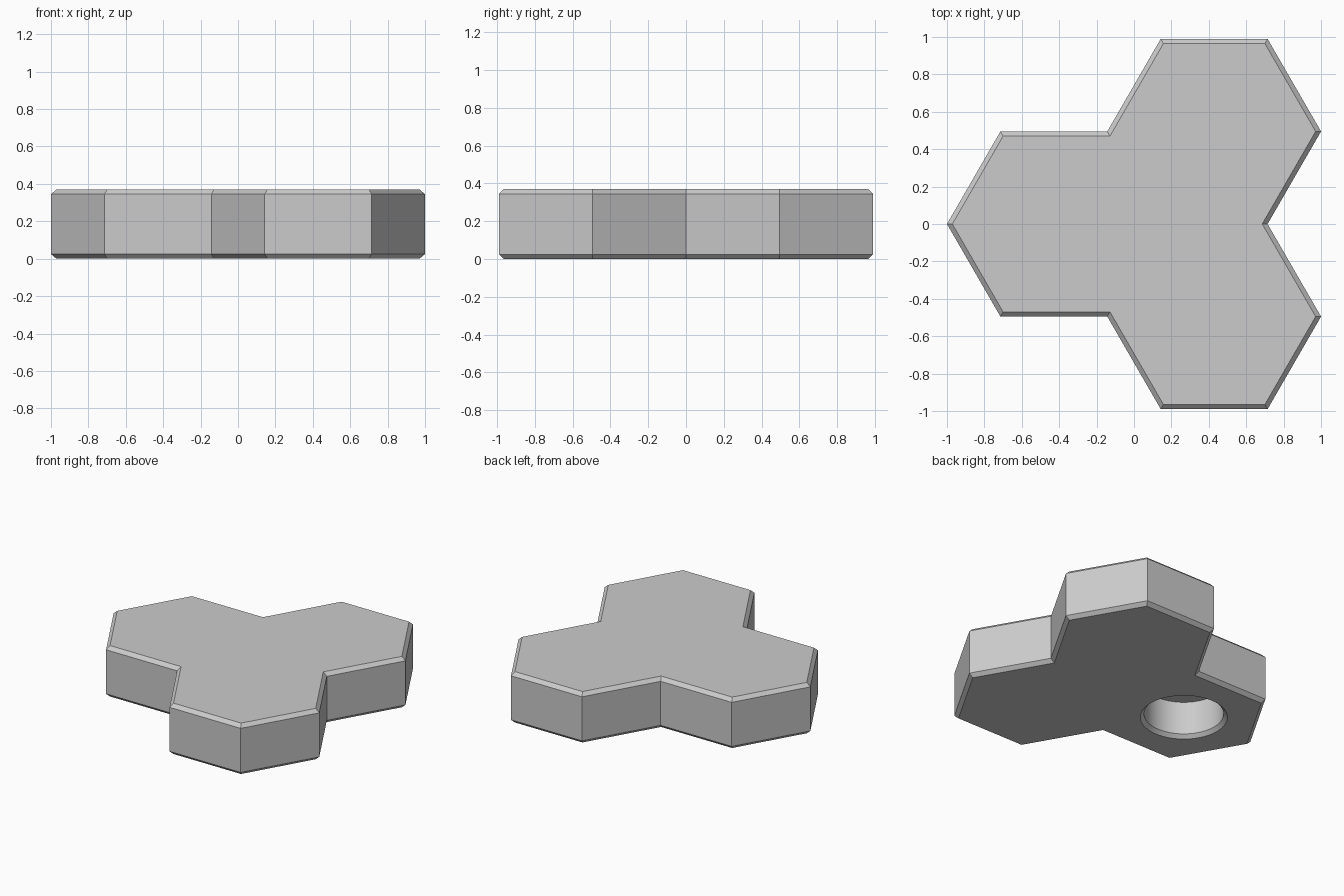
import bpy
import bmesh
from math import cos, sin, pi, radians
from mathutils import Vector

cube = bpy.data.objects.get("Cube")
if cube:
    bpy.data.objects.remove(cube)

RADIUS = 2 / 3.5          # hexagon corner radius
HEIGHT = 0.37
BEVEL = 0.025
HOLE_RADIUS = 0.262
HOLE_DEPTH = 0.265
PIVOT = Vector((RADIUS / 4, 0, 0))   # corner shared by the three hexagons


def polar(angle, length):
    return Vector((cos(angle), sin(angle), 0)) * length


def tile_ring(bm, inset, z):
    """Outline of three joined hexagons, moved inward by inset."""
    r = RADIUS - inset / cos(radians(30))
    points = []
    for lobe in (60, 180, 300):
        a = radians(lobe)
        center = PIVOT + polar(a, RADIUS)
        points += [center + polar(a + radians(t), r) for t in (-60, 0, 60)]
        points.append(PIVOT + polar(a + radians(60), r))
    return [bm.verts.new((p.x, p.y, z)) for p in points]


def circle_ring(bm, radius, z, sides=64):
    center = PIVOT + polar(pi, RADIUS)
    points = [center + polar(2 * pi * i / sides, radius) for i in range(sides)]
    return [bm.verts.new((p.x, p.y, z)) for p in points]


def bridge(bm, rings):
    for low, high in zip(rings, rings[1:]):
        for i in range(len(low)):
            j = (i + 1) % len(low)
            bm.faces.new((low[i], low[j], high[j], high[i]))


def ring_edges(bm, ring):
    return [bm.edges.get((ring[i - 1], ring[i])) for i in range(len(ring))]


bm = bmesh.new()

# Outer body with chamfered top and bottom rims
body = [tile_ring(bm, BEVEL, 0), tile_ring(bm, 0, BEVEL),
        tile_ring(bm, 0, HEIGHT - BEVEL), tile_ring(bm, BEVEL, HEIGHT)]
bridge(bm, body)
bm.faces.new(body[-1])

# Blind round socket with a chamfered mouth
socket = [circle_ring(bm, HOLE_RADIUS + BEVEL, 0),
          circle_ring(bm, HOLE_RADIUS, BEVEL),
          circle_ring(bm, HOLE_RADIUS, HOLE_DEPTH)]
bridge(bm, socket)
bm.faces.new(socket[-1])

# Underside around the socket
bmesh.ops.triangle_fill(bm, use_beauty=True, normal=(0, 0, -1),
                        edges=ring_edges(bm, body[0]) + ring_edges(bm, socket[0]))
bmesh.ops.recalc_face_normals(bm, faces=bm.faces)

mesh = bpy.data.meshes.new("triple_hexagon_tile")
bm.to_mesh(mesh)
bm.free()
tile = bpy.data.objects.new("triple_hexagon_tile", mesh)
bpy.context.collection.objects.link(tile)

# Plain grey material
grey = bpy.data.materials.new("light_grey")
grey.use_nodes = True
color = (0.6, 0.6, 0.6, 1)
grey.diffuse_color = color
grey.node_tree.nodes["Principled BSDF"].inputs["Base Color"].default_value = color
mesh.materials.append(grey)

# Smooth socket wall, crisp tile edges
bpy.ops.object.select_all(action='DESELECT')
tile.select_set(True)
bpy.context.view_layer.objects.active = tile
bpy.ops.object.shade_smooth_by_angle(angle=radians(30))
